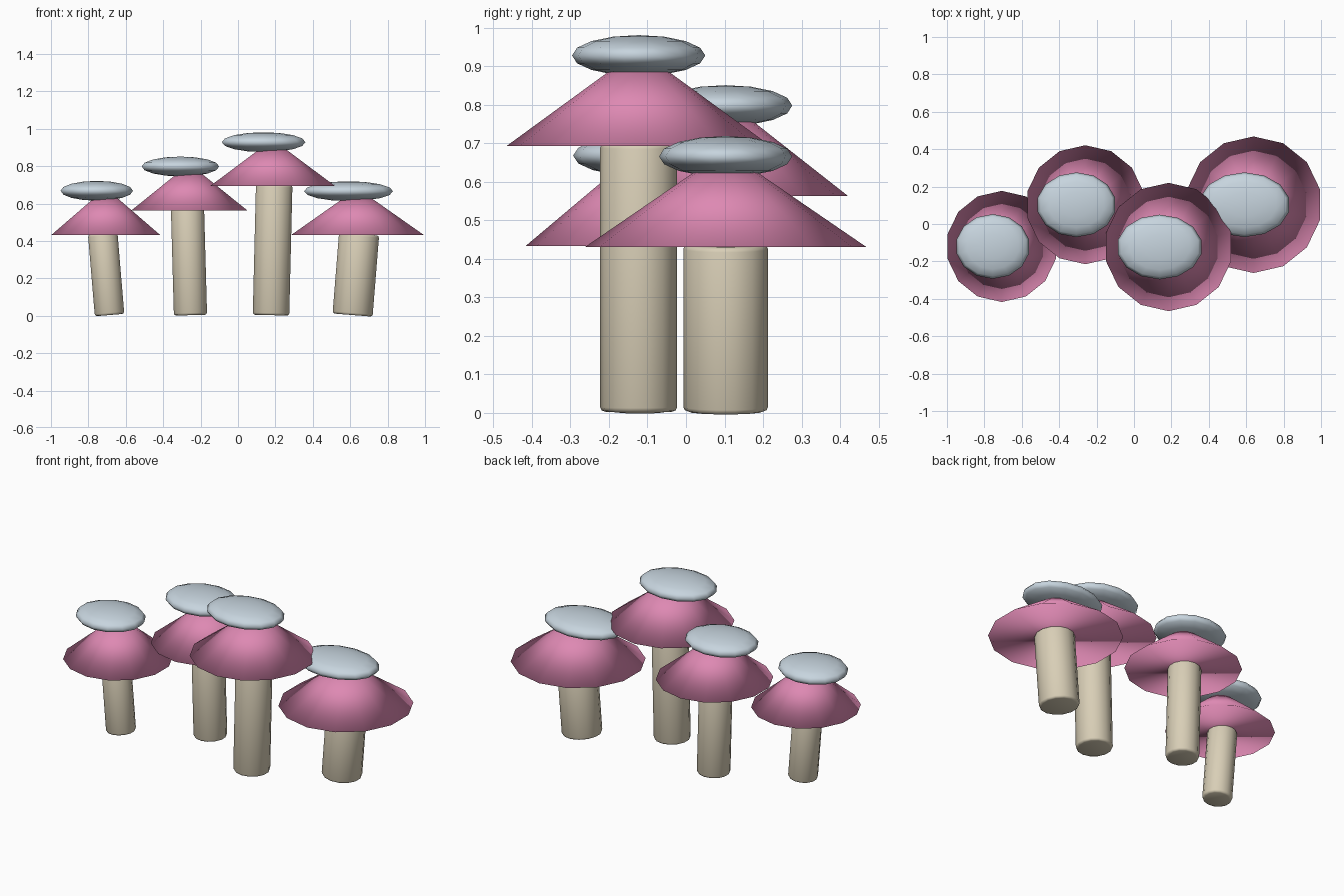
import bpy
import bmesh
from math import radians, tan
from mathutils import Matrix, Vector

if "Cube" in bpy.data.objects:
    bpy.data.objects.remove(bpy.data.objects["Cube"], do_unlink=True)

SIDES = 14
CAP_HEIGHT = 0.25


def material(name, rgb):
    mat = bpy.data.materials.new(name)
    mat.use_nodes = True
    colour = (*rgb, 1.0)
    mat.diffuse_color = colour
    mat.node_tree.nodes["Principled BSDF"].inputs["Base Color"].default_value = colour
    return mat


PINK = material("pink", (0.73, 0.25, 0.45))
CREAM = material("cream", (0.69, 0.62, 0.47))
PALE_BLUE = material("pale blue grey", (0.57, 0.66, 0.73))


def finish(name, bm, mat, matrix):
    """Turn a bmesh into a smooth, placed object."""
    mesh = bpy.data.meshes.new(name)
    for face in bm.faces:
        face.smooth = True
    bm.to_mesh(mesh)
    bm.free()
    mesh.materials.append(mat)
    obj = bpy.data.objects.new(name, mesh)
    obj.matrix_world = matrix
    bpy.context.collection.objects.link(obj)
    return obj


def cone(radius_low, radius_top, depth):
    bm = bmesh.new()
    bmesh.ops.create_cone(bm, cap_ends=True, segments=SIDES,
                          radius1=radius_low, radius2=radius_top, depth=depth)
    bmesh.ops.remove_doubles(bm, verts=bm.verts, dist=0.0001)
    return bm


def add_stem(name, x, y, height, radius, lean):
    bm = cone(radius, radius, height)
    rims = [e for e in bm.edges if abs(e.verts[0].co.z - e.verts[1].co.z) < 0.001]
    bmesh.ops.bevel(bm, geom=rims, offset=0.012, segments=2,
                    profile=0.5, affect='EDGES')
    place = Matrix.Translation((x, y, height / 2 + 0.003))
    finish(name, bm, CREAM, place @ Matrix.Rotation(radians(lean), 4, 'Y'))


def add_cap(name, x, y, z, radius):
    finish(name, cone(radius, 0, CAP_HEIGHT), PINK,
           Matrix.Translation((x, y, z + CAP_HEIGHT / 2)))


def add_crown(name, x, y, z, radius):
    bm = bmesh.new()
    bmesh.ops.create_uvsphere(bm, u_segments=SIDES, v_segments=8, radius=1)
    bmesh.ops.scale(bm, vec=Vector((radius, 0.173, 0.053)), verts=bm.verts)
    finish(name, bm, PALE_BLUE, Matrix.Translation((x, y, z)))


# Each mushroom: label, cap x, y, rim height, cap radius, stem middle x, radius, lean
MUSHROOMS = [
    ("far_right", -0.707, -0.12, 0.433, 0.297, -0.705, 0.081, -4.8),
    ("mid_right", -0.26, 0.103, 0.563, 0.318, -0.262, 0.091, -1.6),
    ("mid_left", 0.185, -0.123, 0.693, 0.343, 0.185, 0.1, 1.4),
    ("far_left", 0.639, 0.103, 0.431, 0.365, 0.63, 0.11, 4.6),
]

for label, x, y, rim, radius, stem_x, stem_r, lean in MUSHROOMS:
    add_stem("stem_" + label, stem_x, y, rim + 0.004, stem_r, lean)
    add_cap("cap_" + label, x, y, rim, radius)
    add_crown("crown_" + label, x - 0.048, y, rim + 0.235, radius * 0.668)
